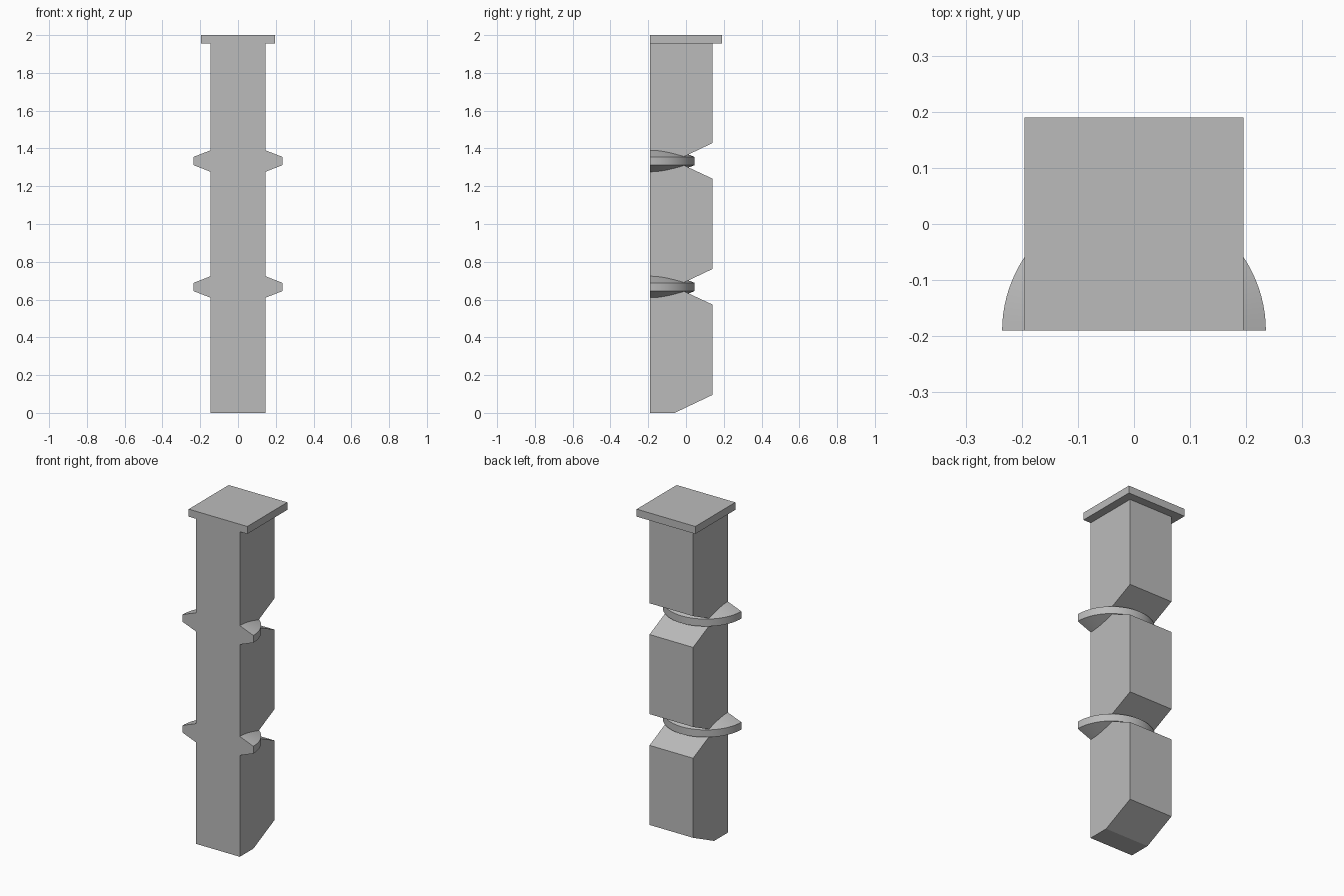
import bpy
import bmesh
import math

cube = bpy.data.objects.get("Cube")
if cube:
    bpy.data.objects.remove(cube, do_unlink=True)

FRONT = -0.19      # flat front plane of the post
OVER = -0.6        # parts run past the front, then get trimmed flush
HALF = 0.145       # half width of the shaft
UNIT = 2 / 3       # height of one repeated section

grey = bpy.data.materials.new("plain_grey")
grey.use_nodes = True
colour = (0.5, 0.5, 0.5, 1)
grey.diffuse_color = colour
grey.node_tree.nodes["Principled BSDF"].inputs["Base Color"].default_value = colour


def add_object(name, bm):
    bmesh.ops.recalc_face_normals(bm, faces=bm.faces)
    mesh = bpy.data.meshes.new(name)
    bm.to_mesh(mesh)
    bm.free()
    mesh.materials.append(grey)
    obj = bpy.data.objects.new(name, mesh)
    bpy.context.collection.objects.link(obj)
    return obj


def extrude_side_profile(name, points, half):
    """Extrude a (y, z) outline across x."""
    bm = bmesh.new()
    face = bm.faces.new([bm.verts.new((-half, y, z)) for y, z in points])
    grown = bmesh.ops.extrude_face_region(bm, geom=[face])["geom"]
    verts = [v for v in grown if isinstance(v, bmesh.types.BMVert)]
    bmesh.ops.translate(bm, verts=verts, vec=(2 * half, 0, 0))
    return add_object(name, bm)


def lathe_collar(name, z, segments=96):
    """Double-cone disc with a narrow upright rim."""
    bm = bmesh.new()
    rings = []
    for r, h in ((0.06, -0.09), (0.235, -0.022), (0.235, 0.022), (0.06, 0.09)):
        rings.append([bm.verts.new((r * math.cos(a), FRONT + r * math.sin(a), z + h))
                      for a in (math.tau * i / segments for i in range(segments))])
    for low, high in zip(rings, rings[1:]):
        for i in range(segments):
            j = (i + 1) % segments
            bm.faces.new((low[i], low[j], high[j], high[i]))
    bm.faces.new(rings[0])
    bm.faces.new(rings[-1])
    return add_object(name, bm)


# Shaft: three sections separated by V notches at the back
outline = [(OVER, 1.98), (OVER, 0), (-0.06, 0), (0.14, 0.095)]
for n in (1, 2):
    z = n * UNIT
    outline += [(0.14, z - 0.093), (-0.06, z), (0.14, z + 0.095)]
outline.append((0.14, 1.98))
post = extrude_side_profile("post", outline, HALF)

# Collars in the notches and the square cap plate
cap = extrude_side_profile(
    "cap", [(OVER, 1.955), (0.19, 1.955), (0.19, 2), (OVER, 2)], 0.195)
parts = [lathe_collar("collar", n * UNIT) for n in (1, 2)] + [cap]

# Fuse everything into one solid
for part in parts:
    mod = post.modifiers.new("fuse", "BOOLEAN")
    mod.operation = "UNION"
    mod.solver = "EXACT"
    mod.object = part
bpy.context.view_layer.update()
bm = bmesh.new()
bm.from_object(post, bpy.context.evaluated_depsgraph_get())
post.modifiers.clear()
for part in parts:
    bpy.data.objects.remove(part, do_unlink=True)

# Trim flush to the flat front
cut = bmesh.ops.bisect_plane(
    bm, geom=bm.verts[:] + bm.edges[:] + bm.faces[:],
    plane_co=(0, FRONT, 0), plane_no=(0, -1, 0), clear_outer=True)["geom_cut"]
rim = [e for e in cut if isinstance(e, bmesh.types.BMEdge)]
bmesh.ops.triangle_fill(bm, edges=rim, use_beauty=True, normal=(0, -1, 0))
bmesh.ops.recalc_face_normals(bm, faces=bm.faces)
bm.to_mesh(post.data)
bm.free()

# Smooth round rims, crisp corners
bpy.ops.object.select_all(action="DESELECT")
post.select_set(True)
bpy.context.view_layer.objects.active = post
bpy.ops.object.shade_smooth_by_angle(angle=math.radians(20))
